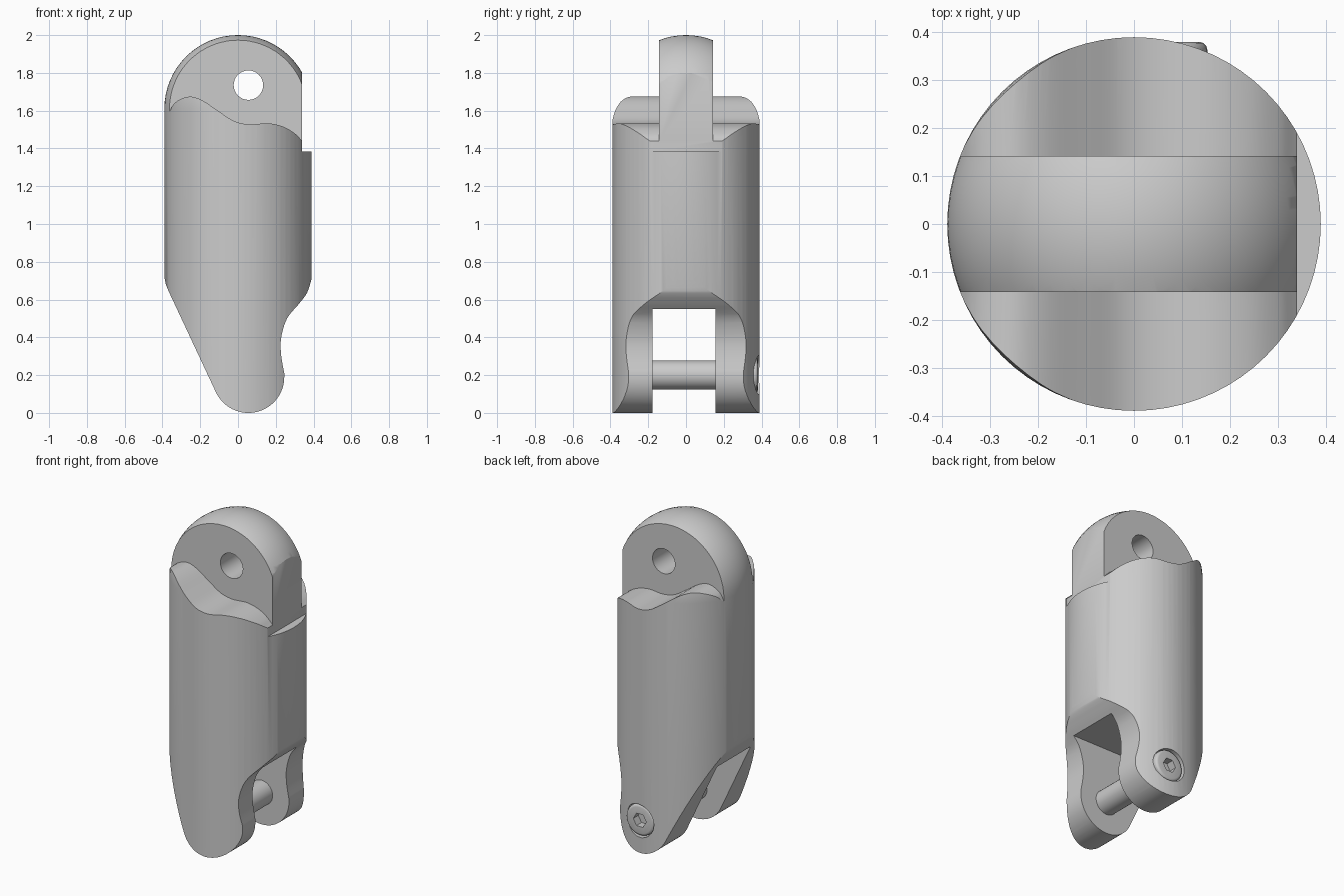
import bpy, bmesh, math
from mathutils import Matrix

if "Cube" in bpy.data.objects:
    bpy.data.objects.remove(bpy.data.objects["Cube"])

R = 0.39                 # body radius
PIN_X, PIN_Z = 0.055, 0.195


def finish(name, bm):
    bmesh.ops.recalc_face_normals(bm, faces=bm.faces)
    me = bpy.data.meshes.new(name)
    bm.to_mesh(me)
    bm.free()
    ob = bpy.data.objects.new(name, me)
    bpy.context.collection.objects.link(ob)
    return ob


def extrude_y(name, pts, y0, y1):
    """Extrude an x-z outline between two y positions."""
    bm = bmesh.new()
    f = bm.faces.new([bm.verts.new((x, y0, z)) for x, z in pts])
    g = bmesh.ops.extrude_face_region(bm, geom=[f])
    vs = [v for v in g['geom'] if isinstance(v, bmesh.types.BMVert)]
    bmesh.ops.translate(bm, verts=vs, vec=(0, y1 - y0, 0))
    return finish(name, bm)


def rod_y(name, x, z, r, y0, y1, n=32):
    pts = [(x + r * math.cos(2 * math.pi * i / n), z + r * math.sin(2 * math.pi * i / n)) for i in range(n)]
    return extrude_y(name, pts, y0, y1)


def box(name, x0, x1, y0, y1, z0, z1):
    return extrude_y(name, [(x0, z0), (x1, z0), (x1, z1), (x0, z1)], y0, y1)


def smooth_curve(p, steps=5):
    """Catmull-Rom curve through the points."""
    q = [p[0]] + p + [p[-1]]
    out = []
    for a, b, c, d in zip(q, q[1:], q[2:], q[3:]):
        for s in range(steps):
            t = s / steps
            out.append(tuple(0.5 * (2 * b[k] + (c[k] - a[k]) * t
                       + (2 * a[k] - 5 * b[k] + 4 * c[k] - d[k]) * t * t
                       + (3 * b[k] - a[k] - 3 * c[k] + d[k]) * t ** 3) for k in (0, 1)))
    return out + [p[-1]]


def boolean(ob, cutter, op='DIFFERENCE'):
    m = ob.modifiers.new(op, 'BOOLEAN')
    m.operation, m.object, m.solver = op, cutter, 'EXACT'
    bpy.context.view_layer.objects.active = ob
    bpy.ops.object.modifier_apply(modifier=m.name)
    bpy.data.objects.remove(cutter)


def shade(ob):
    bpy.ops.object.select_all(action='DESELECT')
    ob.select_set(True)
    bpy.context.view_layer.objects.active = ob
    bpy.ops.object.shade_smooth_by_angle(angle=math.radians(30))


# Round blank: cylinder with a domed top
bm = bmesh.new()
prof = [(0, -0.1), (R, -0.1)] + [(R * math.cos(a), 2 - R + R * math.sin(a))
                                 for a in [math.pi / 2 * i / 16 for i in range(17)]]
verts = [bm.verts.new((x, 0, z)) for x, z in prof]
edges = [bm.edges.new(e) for e in zip(verts, verts[1:])]
bmesh.ops.spin(bm, geom=verts + edges, cent=(0, 0, 0), axis=(0, 0, 1), angle=2 * math.pi, steps=72)
bmesh.ops.remove_doubles(bm, verts=bm.verts, dist=1e-4)
body = finish("finger_body", bm)

# Side outline: tapered back, rounded toe, waisted front
toe = [(PIN_X + 0.19 * math.cos(math.radians(a)), 0.19 + 0.19 * math.sin(math.radians(a)))
       for a in range(205, 361, 5)]
front = smooth_curve([(0.245, 0.21), (0.228, 0.31), (0.229, 0.4), (0.26, 0.5), (0.325, 0.58),
                      (0.365, 0.635), (0.387, 0.70), (0.43, 0.85)])
outline = [(-0.43, 0.85), (-0.388, 0.71), (-0.382, 0.68), (-0.37, 0.65)] + toe + front + [(0.43, 2.2), (-0.43, 2.2)]
boolean(body, extrude_y("outline_cutter", outline, -0.6, 0.6), 'INTERSECT')

# Wavy shoulders on both sides of the tongue
wave = smooth_curve([(-0.42, 1.48), (-0.365, 1.59), (-0.33, 1.645), (-0.26, 1.674), (-0.19, 1.655), (-0.1, 1.595),
                     (-0.02, 1.545), (0.06, 1.527), (0.16, 1.533), (0.24, 1.515), (0.3, 1.48), (0.34, 1.44),
                     (0.42, 1.36)])
for s in (-1, 1):
    boolean(body, extrude_y("shoulder_cutter", wave + [(0.42, 2.2), (-0.42, 2.2)], s * 0.142, s * 0.6))

# Flat front of the tongue, fork slot, hinge hole and bolt recess
boolean(body, box("flat_cutter", 0.34, 0.6, -0.6, 0.6, 1.385, 2.3))
boolean(body, box("slot_cutter", -0.6, 0.6, -0.178, 0.155, -0.2, 0.55))
boolean(body, rod_y("hinge_hole_cutter", PIN_X, 1.735, 0.078, -0.6, 0.6))
boolean(body, rod_y("recess_cutter", PIN_X, 0.2, 0.103, 0.30, 0.6))
shade(body)

# Hinge pin across the fork
pin = rod_y("hinge_pin", PIN_X, 0.2, 0.077, -0.185, 0.16)
shade(pin)

# Bolt head with chamfered rim and hex socket
bm = bmesh.new()
rot = Matrix.Translation((PIN_X, 0.338, 0.2)) @ Matrix.Rotation(-math.pi / 2, 4, 'X')
bmesh.ops.create_cone(bm, cap_ends=True, segments=32, radius1=0.098, radius2=0.098, depth=0.084, matrix=rot)
rim = [e for e in bm.edges if all(v.co.y > 0.37 for v in e.verts)]
bmesh.ops.bevel(bm, geom=rim, offset=0.016, segments=3, profile=0.5, affect='EDGES')
bolt = finish("bolt_head", bm)
boolean(bolt, rod_y("socket_cutter", PIN_X, 0.2, 0.045, 0.33, 0.5, 6))
shade(bolt)
